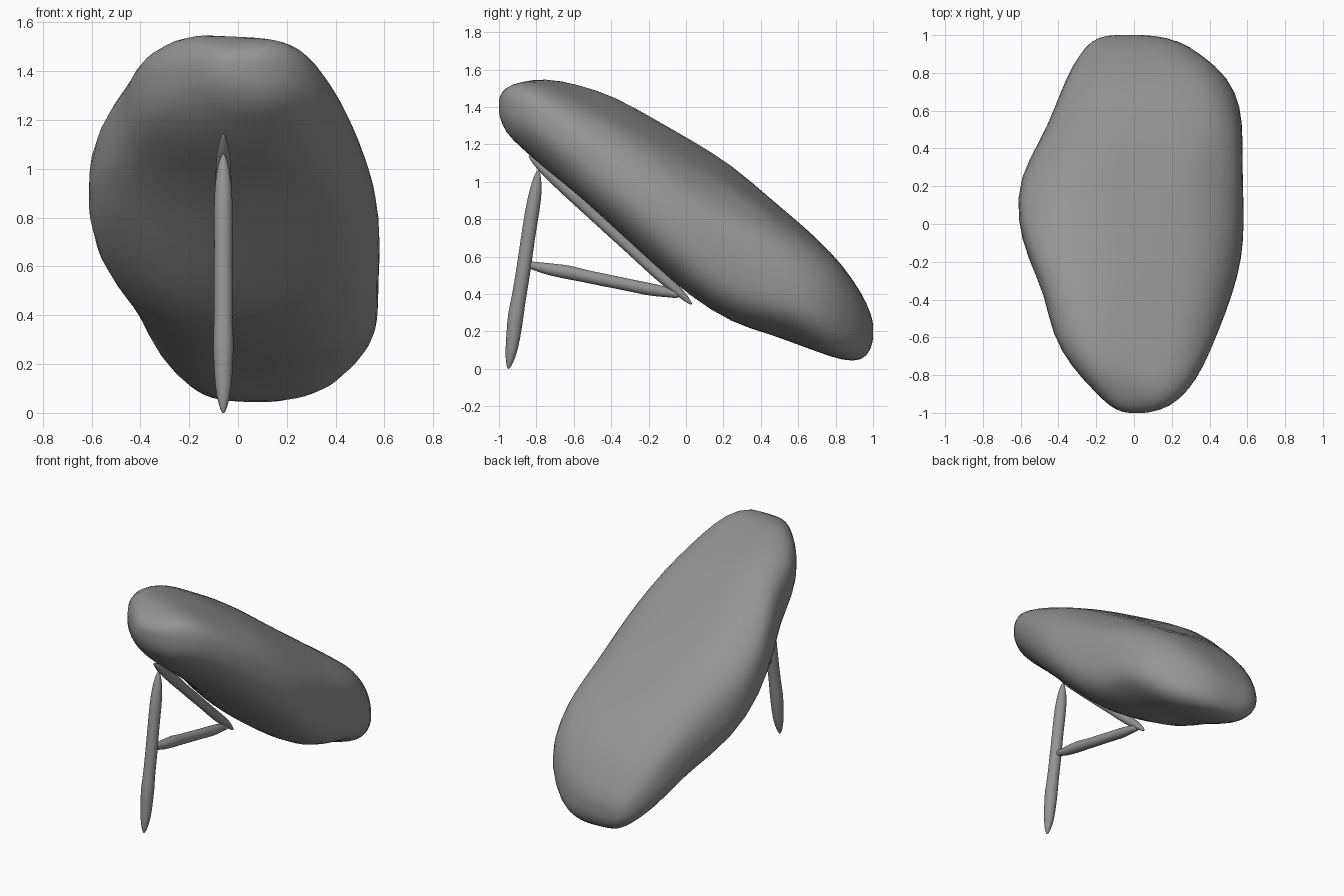
import bpy, bmesh, math
from mathutils import Vector, noise

if "Cube" in bpy.data.objects:
    bpy.data.objects.remove(bpy.data.objects["Cube"])

grey = bpy.data.materials.new("stone grey")
grey.diffuse_color = (0.3, 0.3, 0.3, 1)
grey.use_nodes = True
grey.node_tree.nodes["Principled BSDF"].inputs["Base Color"].default_value = grey.diffuse_color


def loft(name, rings, levels):
    """Skin a list of closed rings, cap both ends and smooth."""
    bm = bmesh.new()
    loops = [[bm.verts.new(p) for p in r] for r in rings]
    n = len(loops[0])
    for a, b in zip(loops, loops[1:]):
        for i in range(n):
            j = (i + 1) % n
            bm.faces.new((a[i], a[j], b[j], b[i]))
    for loop in (loops[0], loops[-1]):
        c = bm.verts.new(sum((v.co for v in loop), Vector()) / n)
        for i in range(n):
            bm.faces.new((loop[i], loop[(i + 1) % n], c))
    bmesh.ops.recalc_face_normals(bm, faces=bm.faces)
    for f in bm.faces:
        f.smooth = True
    me = bpy.data.meshes.new(name)
    bm.to_mesh(me)
    bm.free()
    me.materials.append(grey)
    ob = bpy.data.objects.new(name, me)
    bpy.context.collection.objects.link(ob)
    if levels:
        ob.modifiers.new("smooth", 'SUBSURF').levels = levels
    return ob


# Leaning boulder slab: y, left x, right x, bottom z, top z, sideways slope
SECTIONS = [
    (-1.0, -0.06, 0.08, 1.36, 1.46, 0.0),
    (-0.97, -0.13, 0.20, 1.27, 1.51, 0.0),
    (-0.88, -0.22, 0.29, 1.19, 1.54, 0.0),
    (-0.76, -0.34, 0.36, 1.08, 1.55, -0.08),
    (-0.58, -0.44, 0.44, 0.93, 1.52, -0.2),
    (-0.38, -0.47, 0.52, 0.75, 1.45, -0.25),
    (-0.18, -0.56, 0.57, 0.57, 1.35, -0.25),
    (0.02, -0.61, 0.60, 0.38, 1.23, -0.25),
    (0.25, -0.61, 0.59, 0.24, 1.08, -0.22),
    (0.45, -0.50, 0.59, 0.18, 0.91, -0.16),
    (0.62, -0.42, 0.57, 0.12, 0.77, -0.1),
    (0.78, -0.36, 0.50, 0.05, 0.63, -0.06),
    (0.90, -0.29, 0.37, 0.03, 0.47, -0.03),
    (0.97, -0.23, 0.25, 0.06, 0.35, 0.0),
    (1.0, -0.14, 0.10, 0.14, 0.26, 0.0),
]


def slab_ring(y, xl, xr, zb, zt, slope, n=28):
    pts = []
    for i in range(n):
        t = 2 * math.pi * i / n
        c, s = math.cos(t), math.sin(t)
        p = 0.72 if s > 0 else 0.92          # flat top, rounder belly
        x = (xl + xr) / 2 + (xr - xl) / 2 * math.copysign(abs(c) ** p, c)
        z = (zt - zb) / 2 * math.copysign(abs(s) ** p, s)
        pts.append([x, z + slope * x])
    lo, hi = min(p[1] for p in pts), max(p[1] for p in pts)
    ring = []
    for x, z in pts:
        v = Vector((x, y, zb + (z - lo) / (hi - lo) * (zt - zb)))
        bump = noise.noise_vector(v * 4) * 0.022
        ring.append(v + Vector((bump.x, 0, bump.z)))
    return ring


loft("boulder", [slab_ring(*s) for s in SECTIONS], 1)


# Trigger sticks: thin whittled branches with tapered ends
def stick(name, a, b, radius, blunt, sides=12):
    a, b = Vector(a), Vector(b)
    d = (b - a).normalized()
    u = Vector((1, 0, 0))
    w = d.cross(u)
    profile = [(0, blunt), (0.03, max(0.5, blunt)), (0.1, 0.88), (0.2, 1.0), (0.27, 1.1),
               (0.36, 0.95), (0.5, 1.0), (0.65, 0.93), (0.8, 1.0), (0.9, 0.85),
               (0.97, max(0.5, blunt)), (1, blunt)]
    rings = []
    for t, k in profile:
        c = a.lerp(b, t) + w * noise.noise(Vector((t * 6, radius * 90, 0))) * 0.008
        rings.append([c + (u * math.cos(q) + w * math.sin(q)) * radius * k
                      for q in (2 * math.pi * i / sides for i in range(sides))])
    loft(name, rings, 1)


stick("upright_stick", (-0.06, -0.95, 0.0), (-0.06, -0.79, 1.06), 0.041, 0.15)
stick("diagonal_stick", (-0.06, -0.84, 1.14), (-0.06, 0.03, 0.345), 0.033, 0.15)
stick("cross_stick", (-0.06, -0.84, 0.555), (-0.06, -0.04, 0.395), 0.036, 0.6)
